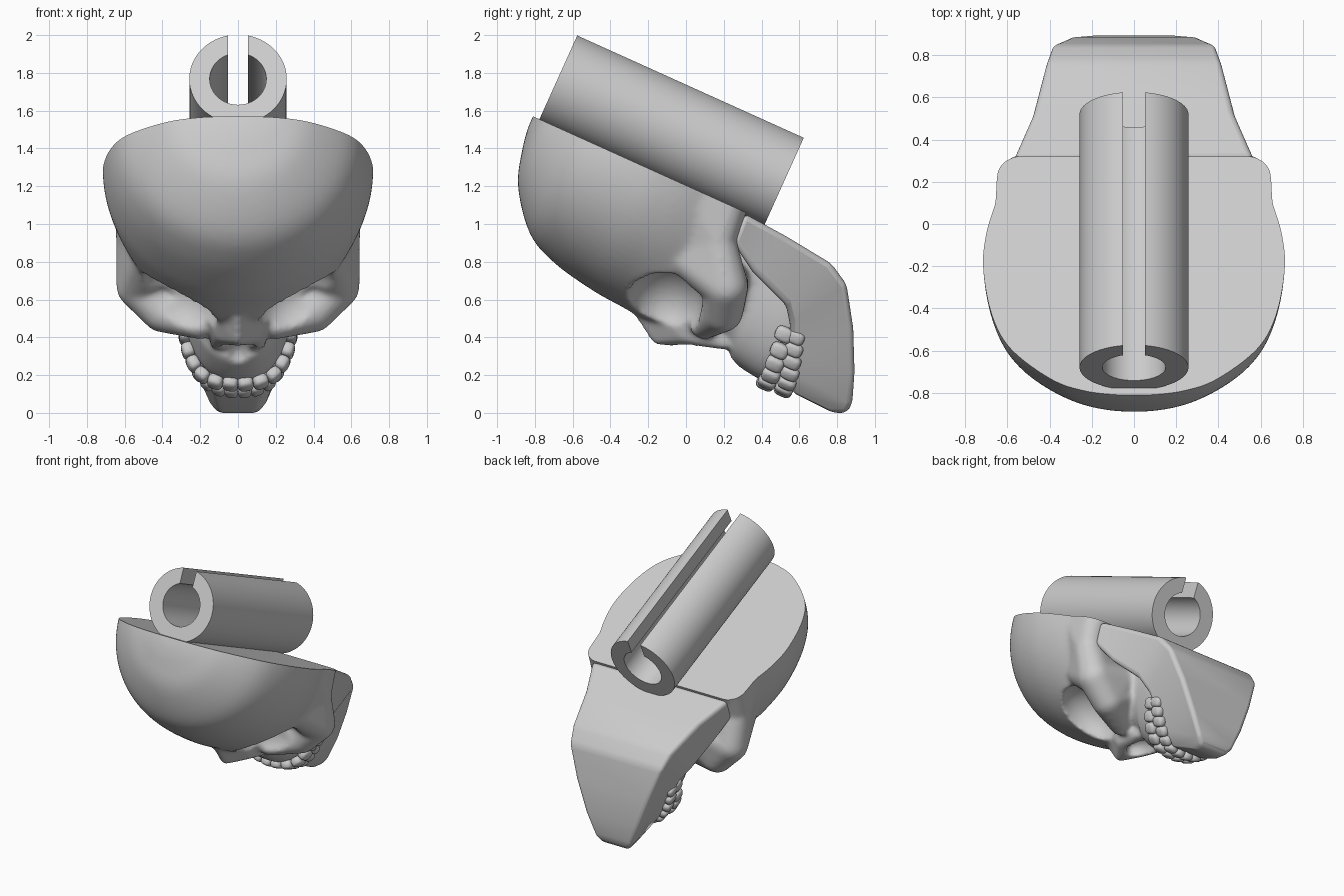
import bpy, bmesh
from math import sin, cos, pi, radians, asin, sqrt, copysign
from mathutils import Vector, Matrix

if "Cube" in bpy.data.objects:
    bpy.data.objects.remove(bpy.data.objects["Cube"])

# Tilted frame: u runs along the flat back from crown to chin, d is depth below it
A = radians(24.3)
U = Vector((0, cos(A), -sin(A)))
N = Vector((0, sin(A), cos(A)))
X = Vector((1, 0, 0))
ORIGIN = Vector((0, -0.81, 1.57))


def P(x, u, d):
    return ORIGIN + X * x + U * u - N * d


def make(name, bm, angle=35):
    bmesh.ops.recalc_face_normals(bm, faces=bm.faces[:])
    me = bpy.data.meshes.new(name)
    bm.to_mesh(me)
    bm.free()
    ob = bpy.data.objects.new(name, me)
    bpy.context.collection.objects.link(ob)
    bpy.ops.object.select_all(action='DESELECT')
    ob.select_set(True)
    bpy.context.view_layer.objects.active = ob
    bpy.ops.object.shade_smooth_by_angle(angle=radians(angle))
    return ob


def loft(bm, rings):
    rows = [[bm.verts.new(p) for p in r] for r in rings]
    n = len(rows[0])
    for a, b in zip(rows, rows[1:]):
        for i in range(n):
            j = (i + 1) % n
            bm.faces.new((a[i], a[j], b[j], b[i]))
    bm.faces.new(rows[0])
    bm.faces.new(rows[-1])


def smooth_stations(st, steps=5):
    # Catmull-Rom interpolation between cross-section stations
    st = [Vector(s) for s in st]
    out = []
    for i in range(len(st) - 1):
        a, b = st[max(i - 1, 0)], st[i]
        c, e = st[i + 1], st[min(i + 2, len(st) - 1)]
        for k in range(steps):
            t = k / steps
            out.append(0.5 * (2 * b + (c - a) * t + (2 * a - 5 * b + 4 * c - e) * t * t
                              + (3 * b - a - 3 * c + e) * t ** 3))
    return out + [st[-1]]


def power(v, e):
    return copysign(abs(v) ** e, v)


def half_ellipse(u, w, D, d0, skirt=0.06, e=1):
    arc = [pi * i / 40 for i in range(41)]
    pts = [P(w * power(cos(t), e), u, d0 + (D - d0) * max(sin(t), 0) ** e) for t in arc]
    return [P(w, u, d0 - skirt)] + pts + [P(-w, u, d0 - skirt)]


# evenly spread directions for rounded hulls
BALL = []
for k in range(200):
    h = 1 - (2 * k + 1) / 200
    BALL.append(Vector((sqrt(1 - h * h) * cos(2.39996 * k), sqrt(1 - h * h) * sin(2.39996 * k), h)))


def hull(bm, spheres, side=1):
    # convex hull around spheres (x, u, d, radius)
    part = bmesh.new()
    for x, u, d, r in spheres:
        for v in BALL:
            part.verts.new(P(x * side, u, d) + v * r)
    bmesh.ops.convex_hull(part, input=part.verts[:])
    loose = [v for v in part.verts if not v.link_faces]
    bmesh.ops.delete(part, geom=loose, context='VERTS')
    bmesh.ops.recalc_face_normals(part, faces=part.faces[:])
    me = bpy.data.meshes.new("hull_part")
    part.to_mesh(me)
    part.free()
    bm.from_mesh(me)
    bpy.data.meshes.remove(me)


def ellipsoid(bm, c, axes, radii, seg=24, e=1):
    # e below 1 makes the shape boxier
    m = Matrix([a * r for a, r in zip(axes, radii)]).transposed()
    for v in bmesh.ops.create_uvsphere(bm, u_segments=seg, v_segments=seg // 2, radius=1)['verts']:
        v.co = c + m @ Vector([power(k, e) for k in v.co])


# Upper skull: braincase
bm = bmesh.new()
crown = [(0.0, .08, .06), (.02, .23, .18), (.08, .39, .37), (.24, .585, .572), (.42, .675, .66),
         (.66, .715, .709), (.84, .70, .725), (1.0, .655, .735), (1.1, .62, .70), (1.2, .585, .58), (1.24, .57, .5)]
loft(bm, [half_ellipse(*s, 0) for s in smooth_stations(crown)])
# upper jaw
maxilla = [(1.15, .31, .6), (1.43, .29, .69), (1.49, .29, .745), (1.66, .305, .775), (1.74, .295, .755)]
loft(bm, [half_ellipse(*s, .12, 0, .8) for s in smooth_stations(maxilla)])
bmesh.ops.recalc_face_normals(bm, faces=bm.faces[:])
# cheekbones and temples
post, mid, cheek = (.55, 1.13, -.04, .1), (.545, 1.16, .2, .1), (.525, 1.3, .4, .12)
under, inner = (.40, 1.34, .53, .11), (.2, 1.28, .63, .08)
for s in (1, -1):
    hull(bm, [post, mid, (.56, .93, 0, .1), (.45, .9, .3, .1)], s)
    hull(bm, [mid, cheek, (.45, .95, .33, .1), (.3, 1.2, .3, .1)], s)
    hull(bm, [cheek, under, (.3, 1.3, .35, .1)], s)
    hull(bm, [under, inner, (.2, 1.3, .4, .1)], s)
# nose
hull(bm, [(0, .92, .70, .03), (0, 1.08, .81, .025), (.10, 1.2, .74, .025), (-.10, 1.2, .74, .025),
          (.15, 1.05, .6, .03), (-.15, 1.05, .6, .03), (.12, 1.42, .68, .03), (-.12, 1.42, .68, .03)])
skull = make("skull_base", bm)

# Cutters for eye sockets and nose opening
bm = bmesh.new()
for s in (1, -1):
    t = radians(33)
    along = (X * (s * cos(t)) + N * sin(t))
    twist = Matrix.Rotation(radians(-10 * s), 3, N)
    along, across = twist @ along, twist @ U
    ellipsoid(bm, P(s * .325, 1.045, .61), (along, across, along.cross(across)), (.235, .2, .19), 32)
ellipsoid(bm, P(0, 1.34, .74), (X, U, N), (.085, .17, .09), 32)
cutter = make("socket_cutter", bm)
cutter.hide_render = True


def remesh():
    m = skull.modifiers.new("remesh", 'REMESH')
    m.mode = 'VOXEL'
    m.voxel_size = 0.014


remesh()
b = skull.modifiers.new("sockets", 'BOOLEAN')
b.object = cutter
b.operation = 'DIFFERENCE'
remesh()
sm = skull.modifiers.new("soften", 'SMOOTH')
sm.factor = 0.5
sm.iterations = 10
dg = bpy.context.evaluated_depsgraph_get()
bm = bmesh.new()
bm.from_mesh(skull.evaluated_get(dg).to_mesh())
for o in (skull, cutter):
    bpy.data.objects.remove(o)
# flat back
bmesh.ops.bisect_plane(bm, geom=bm.verts[:] + bm.edges[:] + bm.faces[:], dist=1e-5,
                       plane_co=P(0, 0, 0), plane_no=N, clear_outer=True)
bmesh.ops.holes_fill(bm, edges=[e for e in bm.edges if e.is_boundary], sides=0)
make("upper_skull", bm, 50)

# Lower jaw: (front y, front z, back y, back z, front half width, back half width)
rows = [(.25, .90, .31, 1.055, .57, .57), (.35, .75, .53, .935, .50, .475), (.53, .57, .77, .79, .42, .415),
        (.55, .47, .85, .68, .34, .39), (.55, .33, .885, .45, .26, .31), (.55, .2, .892, .22, .20, .225),
        (.56, .11, .88, .05, .13, .15), (.78, .0, .85, .0, .10, .11)]
bm = bmesh.new()
loft(bm, [[(-fw, fy, fz), (fw, fy, fz), (bw, by, bz), (-bw, by, bz)] for fy, fz, by, bz, fw, bw in rows])
jaw = make("lower_jaw", bm, 60)
bv = jaw.modifiers.new("round", 'BEVEL')
bv.width = 0.03
bv.segments = 4
bv.angle_limit = radians(20)

# Teeth
upper = [(.04, .42, .155), (.12, .43, .165), (.19, .45, .20), (.235, .47, .26), (.265, .495, .33), (.28, .52, .415)]
lower = [(.035, .515, .12), (.10, .52, .13), (.16, .535, .16), (.205, .55, .21), (.24, .56, .27),
         (.265, .57, .335), (.28, .58, .40)]
bm = bmesh.new()
for row in (upper, lower):
    pts = [Vector(p) for p in row]
    for i, p in enumerate(pts):
        t = pts[min(i + 1, len(pts) - 1)] - pts[max(i - 1, 0)]
        t = (t - U * t.dot(U)).normalized()
        size = (.042 if row is upper else .037, .05, .034)
        for s in (1, -1):
            q, v = Vector((s * p.x, p.y, p.z)), Vector((s * t.x, t.y, t.z))
            ellipsoid(bm, q, (v, U, v.cross(U)), size, 16, .65)
make("teeth", bm, 60)

# Slotted tube
R, r, half, L = .258, .15, .053, 1.316
ao, ai = asin(half / R), asin(half / r)
ring = [(R, ao + (2 * pi - 2 * ao) * i / 64) for i in range(65)]
ring += [(r, 2 * pi - ai - (2 * pi - 2 * ai) * i / 64) for i in range(65)]
centre = Vector((0, -.08, 1.497))
bm = bmesh.new()
loft(bm, [[centre + U * e + X * (q * sin(a)) + N * (q * cos(a)) for q, a in ring] for e in (-L / 2, L / 2)])
make("slotted_tube", bm, 30)
